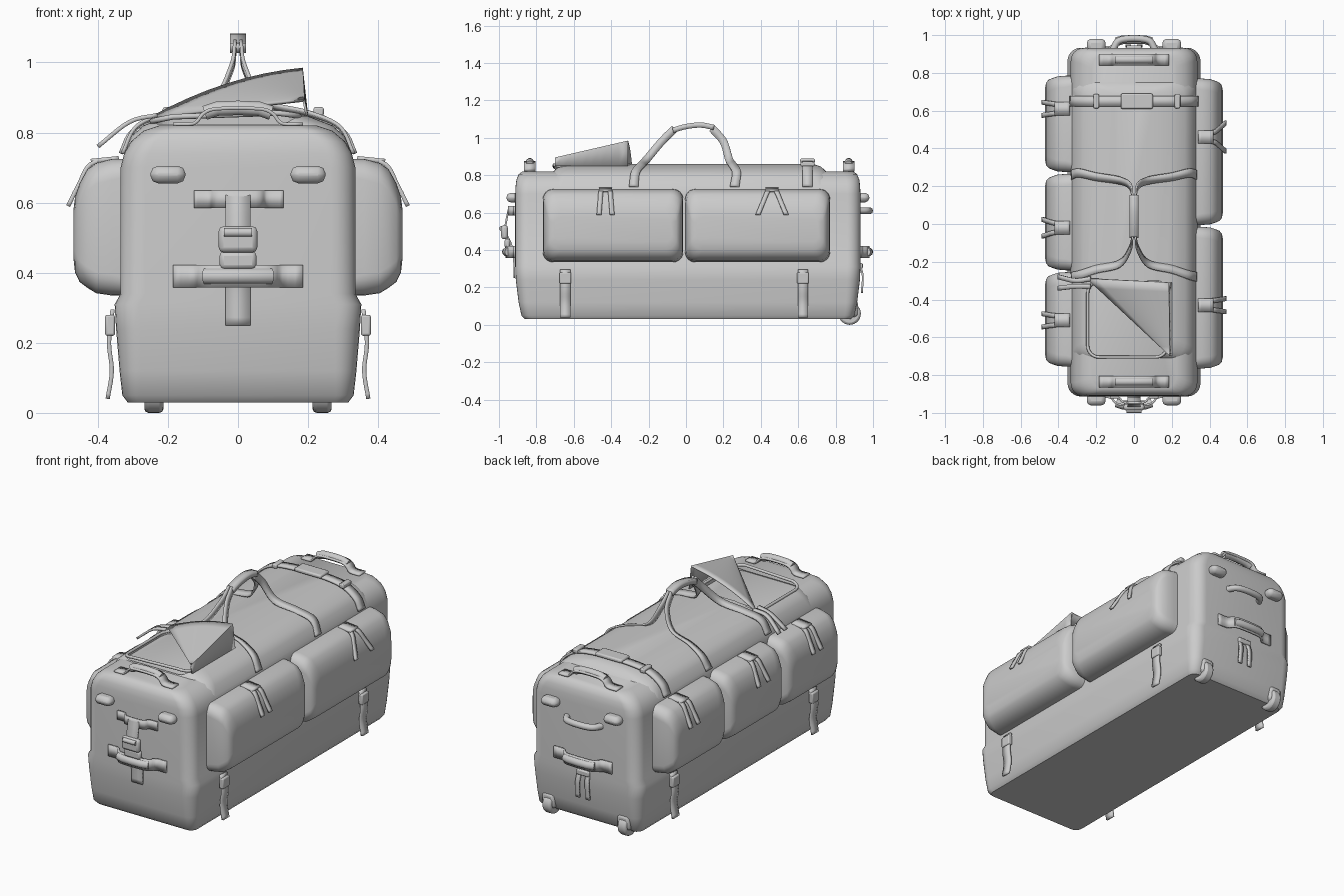
import bpy, bmesh, math
from mathutils import Vector

cube = bpy.data.objects.get("Cube")
if cube:
    bpy.data.objects.remove(cube)

grey = bpy.data.materials.new("fabric grey")
grey.use_nodes = True
COLOUR = (0.6, 0.6, 0.6, 1)
grey.diffuse_color = COLOUR
grey.node_tree.nodes["Principled BSDF"].inputs["Base Color"].default_value = COLOUR
made = []


def add(name, data):
    ob = bpy.data.objects.new(name, data)
    bpy.context.scene.collection.objects.link(ob)
    data.materials.append(grey)
    if ob.type == "MESH":
        bm = bmesh.new()
        bm.from_mesh(data)
        bmesh.ops.recalc_face_normals(bm, faces=bm.faces)
        bm.to_mesh(data)
        bm.free()
        made.append(ob)
    return ob


def from_faces(name, verts, faces):
    me = bpy.data.meshes.new(name)
    me.from_pydata([tuple(v) for v in verts], [], faces)
    return add(name, me)


def rounded(cu, cv, hu, hv, r, n=6):
    """Rounded rectangle outline."""
    pts = []
    for q, (su, sv) in enumerate(((1, 1), (-1, 1), (-1, -1), (1, -1))):
        for i in range(n + 1):
            a = math.pi / 2 * (q + i / n)
            pts.append((cu + su * (hu - r) + r * math.cos(a),
                        cv + sv * (hv - r) + r * math.sin(a)))
    return pts


def loft(name, rings, place=lambda u, v, w: (u, v, w)):
    """Skin a stack of (outline, depth) rings and cap both ends."""
    n = len(rings[0][0])
    verts = [place(u, v, w) for pts, w in rings for u, v in pts]
    faces = [(k * n + i, k * n + (i + 1) % n, (k + 1) * n + (i + 1) % n, (k + 1) * n + i)
             for k in range(len(rings) - 1) for i in range(n)]
    last = (len(rings) - 1) * n
    faces += [tuple(range(n)), tuple(range(last, last + n))]
    return from_faces(name, verts, faces)


def curve_points(pts, n=5):
    """Smooth path through the given points."""
    p = [Vector(q) for q in pts]
    p = [2 * p[0] - p[1]] + p + [2 * p[-1] - p[-2]]
    out = []
    for i in range(1, len(p) - 2):
        a, b, c, d = p[i - 1:i + 3]
        for k in range(n):
            t = k / n
            out.append(0.5 * (2 * b + (c - a) * t + (2 * a - 5 * b + 4 * c - d) * t * t
                              + (3 * b - a - 3 * c + d) * t ** 3))
    return out + [p[-2]]


def ribbon(name, pts, start, end=None, thick=0.01, n=5):
    """Flat webbing; start and end are the across vectors."""
    path = curve_points(pts, n)
    start, end = Vector(start), Vector(end or start)
    verts = []
    for i, p in enumerate(path):
        h = start.lerp(end, i / (len(path) - 1)) / 2
        verts += [p - h, p + h]
    ob = from_faces(name, verts, [(2 * i, 2 * i + 1, 2 * i + 3, 2 * i + 2)
                                  for i in range(len(path) - 1)])
    mod = ob.modifiers.new("thickness", "SOLIDIFY")
    mod.thickness, mod.offset = thick, 0
    return ob


def tube(name, pts, r, closed=False):
    cu = bpy.data.curves.new(name, "CURVE")
    cu.dimensions, cu.bevel_depth, cu.bevel_resolution = "3D", r, 3
    cu.use_fill_caps = True
    sp = cu.splines.new("POLY")
    sp.points.add(len(pts) - 1)
    for q, p in zip(sp.points, pts):
        q.co = (*p, 1)
    sp.use_cyclic_u = closed
    return add(name, cu)


def block(name, centre, size, bevel=0.01):
    bm = bmesh.new()
    bmesh.ops.create_cube(bm, size=1)
    for v in bm.verts:
        v.co = Vector(centre) + v.co * Vector(size)
    me = bpy.data.meshes.new(name)
    bm.to_mesh(me)
    bm.free()
    ob = add(name, me)
    mod = ob.modifiers.new("soft edges", "BEVEL")
    mod.width, mod.segments = bevel, 2
    return ob


# Main bag: (half width, half length, corner radius, height)
BODY = [(.315, .87, .04, .03), (.33, .89, .05, .05), (.338, .905, .06, .12), (.348, .92, .07, .24),
        (.352, .923, .07, .31), (.335, .923, .07, .34), (.335, .923, .07, .70), (.325, .921, .07, .74),
        (.305, .917, .07, .775), (.27, .905, .07, .805), (.225, .885, .07, .82)]
loft("main_bag", [(rounded(0, .01, a, b, r), z) for a, b, r, z in BODY])

# Raised lid with a cut opening
LID = [(.3, .70, .06, .70), (.325, .75, .06, .74), (.305, .745, .08, .79), (.27, .73, .08, .82),
       (.2, .70, .08, .847), (.1, .66, .06, .86)]
lid = loft("lid", [(rounded(0, .02, a, b, r), z) for a, b, r, z in LID])
opening = rounded(-.035, -.505, .21, .2, .06)
cutter = loft("opening_cutter", [(opening, .77), (opening, 1.0)])
cutter.hide_render = True
cutter.display_type = "WIRE"
cutter.hide_set(True)
cut = lid.modifiers.new("opening", "BOOLEAN")
cut.object, cut.operation, cut.solver = cutter, "DIFFERENCE", "EXACT"
tube("opening_rim", [(x, y, .862 - .5 * x * x) for x, y in opening], .008, True)

# Folded flap: upper sheet swept from the hinge corner, with a short side wall
inner, ridge, tip = Vector((-.25, -.29, .845)), Vector((.185, -.31, .985)), Vector((.19, -.70, .895))
N = 8
verts, faces = [], []
for i in range(N + 1):
    t = i / N
    far = ridge.lerp(tip, t)
    near = inner.lerp(tip, t)
    for j in range(N + 1):
        s = j / N
        p = near.lerp(far, s)
        p.z += .1 * s * (1 - s) * (1 - t)
        verts.append(p)
    verts.append(Vector((.2, far.y, .85)))
W = N + 2
faces = [(i * W + j, i * W + j + 1, (i + 1) * W + j + 1, (i + 1) * W + j)
         for i in range(N) for j in range(W - 1)]
flap = from_faces("folded_flap", verts, faces)
flap.modifiers.new("thickness", "SOLIDIFY").thickness = .008

# Side pockets: (depth, inset, drop at top, corner radius)
POCKET = [(.32, 0, 0, .05), (.36, 0, 0, .06), (.405, .006, .012, .06), (.43, .02, .03, .06),
          (.452, .035, .07, .06), (.465, .06, .11, .06), (.47, .1, .15, .03)]


def pocket(name, side, y0, y1):
    rings = []
    for d, inset, drop, r in POCKET:
        low, high = .335 + inset * 1.1, .725 - drop
        rings.append((rounded((y0 + y1) / 2, (low + high) / 2, (y1 - y0) / 2 - inset * .6,
                              (high - low) / 2, r), d))
    loft(name, rings, lambda u, v, w: (side * w, u, v))


def pocket_pulls(side, y, splay):
    for k in (-1, 1):
        ribbon("pocket_zip_pull", [(side * .35, y + k * .015, .722), (side * .42, y + k * .025, .71),
                                   (side * .455, y + k * (.025 + splay / 2), .65),
                                   (side * .485, y + k * (.025 + splay), .59)], (0, .025, 0), thick=.012)
    ribbon("zip_slider", [(side * .34, y, .726), (side * .42, y, .718)], (0, .07, 0), thick=.014)


for side, y0, y1, yp, splay in ((1, -.765, -.015, -.43, .01), (1, -.005, .77, .46, .05),
                                (-1, -.755, -.255, -.51, .01), (-1, -.245, .265, -.02, .02),
                                (-1, .275, .785, .61, .01)):
    pocket("side_pocket", side, y0, y1)
    pocket_pulls(side, yp, splay)

# Lower side compression straps and buckles
for side in (-1, 1):
    for y in (-.645, .625):
        ribbon("side_strap", [(side * .358, y, .295), (side * .368, y, .2), (side * .36, y, .12),
                              (side * .372, y, .04)], (0, .055, 0), thick=.012)
        block("side_buckle", (side * .365, y, .25), (.028, .062, .06), .006)

# Carry handle: two straps each end joined by a rolled grip
for side in (-1, 1):
    for e, y0, y1, y2, y3 in ((-1, -.06, -.13, -.21, -.27), (1, .14, .20, .23, .27)):
        ribbon("carry_strap", [(side * .008, y0, 1.05), (side * .02, y1, .98), (side * .075, y2, .885),
                               (side * .2, (y2 + y3) / 2, .853), (side * .29, y3, .815),
                               (side * .33, y3 - .01, .74)],
               (0, .03, .03 * e), (0, .05, 0), n=6)
ribbon("carry_grip", [(0, -.07, 1.04), (0, 0, 1.06), (0, .08, 1.068), (0, .15, 1.055)],
       (.045, 0, 0), thick=.028)

# Top strap with buckle
ribbon("top_strap", [(-.335, .65, .74), (-.3, .65, .805), (-.2, .65, .858), (0, .65, .872),
                     (.2, .65, .858), (.3, .65, .805), (.335, .65, .74)], (0, .055, 0), thick=.012)
block("top_buckle", (.015, .65, .878), (.17, .08, .022), .008)
for x in (-.2, .23):
    block("top_strap_slider", (x, .65, .86), (.03, .075, .025), .006)


# End grab handles: place maps (across, outward, along) to the bag surface
def grab_handle(name, place, high, width, across):
    path = [(-.185, .004), (-.125, .006), (-.10, high * .7), (-.06, high), (.06, high),
            (.10, high * .7), (.125, .006), (.185, .004)]
    ribbon(name + "_web", [place(u, h) for u, h in path], Vector(across) * width, n=3)
    tube(name + "_grip", [place(u, high * k) for u, k in
                          ((-.095, .75), (-.06, 1), (0, 1.05), (.06, 1), (.095, .75))], width * .36)


for y in (-.835, .87):
    grab_handle("top_grab", lambda u, h: (u, y, .82 + h), .048, .06, (0, 1, 0))
grab_handle("front_grab", lambda u, h: (u, -.913 - h, .39), .045, .065, (0, 0, 1))
grab_handle("rear_grab", lambda u, h: (u, .933 + h, .39), .042, .065, (0, 0, 1))
tube("rear_pull_handle", curve_points([(-.11, .925, .61), (-.08, .97, .61), (0, .982, .61),
                                       (.08, .97, .61), (.11, .925, .61)]), .018)

# Front webbing and buckle
ribbon("front_cross_web", [(-.125, -.918, .61), (-.08, -.92, .61), (-.05, -.945, .61), (.05, -.945, .61),
                           (.08, -.92, .61), (.13, -.918, .61)], (0, 0, .05))
ribbon("front_web", [(0, -.945, .63), (0, -.96, .56), (0, -.965, .50), (0, -.935, .43),
                     (0, -.92, .36), (0, -.918, .25)], (.07, 0, 0))
block("front_buckle_upper", (0, -.97, .495), (.11, .036, .075), .014)
block("front_buckle_lower", (0, -.955, .435), (.105, .03, .05), .012)
tube("front_buckle_bar", [(-.04, -.987, .515), (.04, -.987, .515)], .013)

# Rear zip pulls
for x in (-.025, .025):
    ribbon("rear_zip_pull", [(x, .93, .32), (x * 1.2, .945, .26), (x * 1.3, .94, .17)], (.025, 0, 0))
block("rear_zip_slider", (0, .935, .315), (.08, .02, .03), .006)

# Rounded bumpers on both ends
for x in (-.2, .2):
    for y in (-.925, .945):
        block("bumper", (x, y, .68), (.1, .07, .05), .022)

# Rear wheels and housings, front feet
for x in (-.24, .24):
    bpy.ops.mesh.primitive_cylinder_add(vertices=28, radius=.06, depth=.055,
                                        location=(x, .875, .06), rotation=(0, math.pi / 2, 0))
    wheel = bpy.context.object
    wheel.name = "wheel"
    wheel.data.materials.append(grey)
    mod = wheel.modifiers.new("tread", "BEVEL")
    mod.width, mod.segments = .012, 2
    made.append(wheel)
    block("wheel_housing", (x, .87, .085), (.085, .1, .09), .02)

# Opening zip pulls near the flap corner
for k in (0, 1):
    ribbon("flap_zip_pull", [(-.23, -.29 - .04 * k, .85), (-.31, -.30 - .03 * k, .83),
                             (-.40, -.28 - .06 * k, .76)], (0, .025, 0), thick=.012)

bpy.ops.object.select_all(action="DESELECT")
for ob in made:
    if ob is not cutter:
        ob.select_set(True)
bpy.context.view_layer.objects.active = made[0]
bpy.ops.object.shade_smooth_by_angle(angle=math.radians(38))
